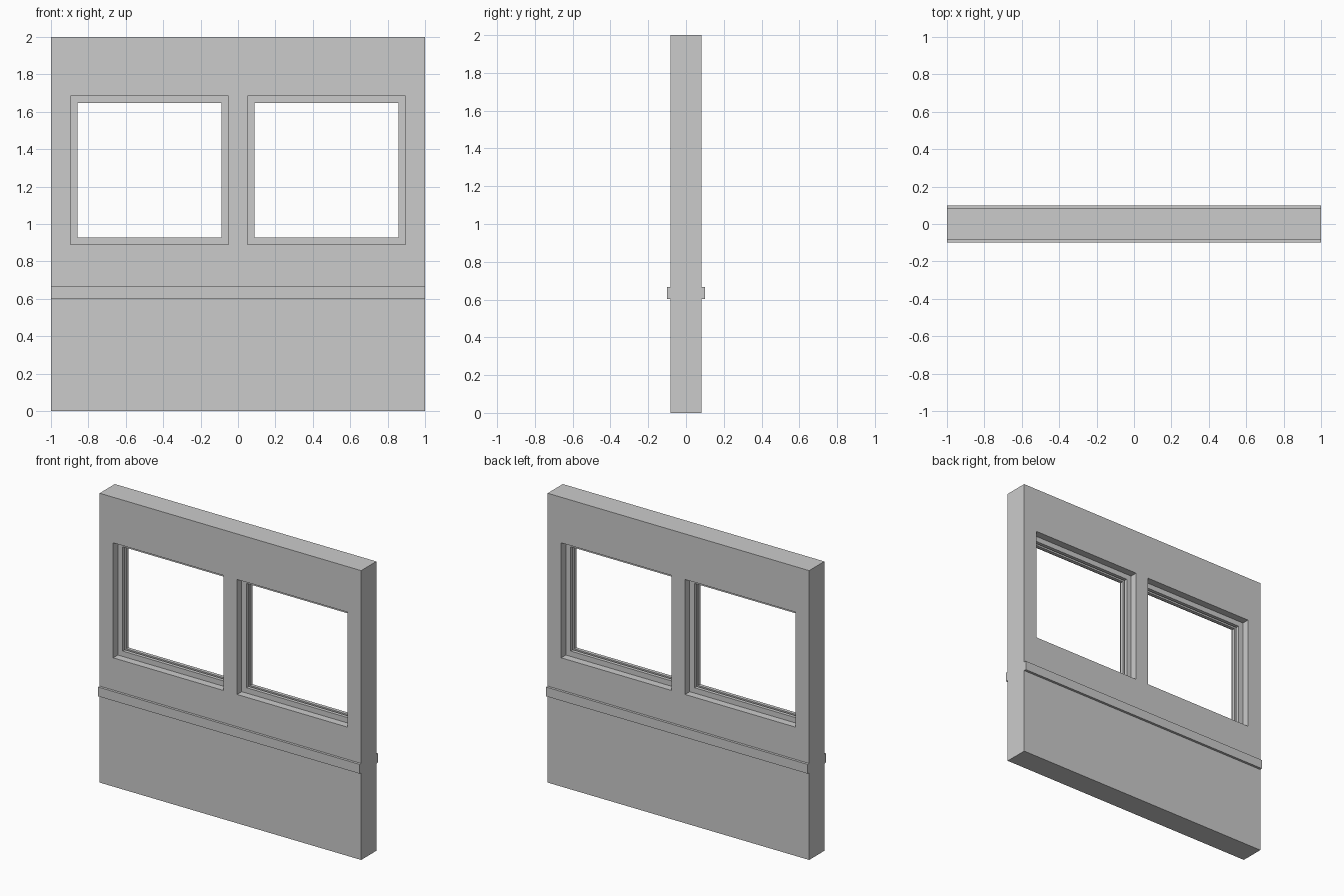
import bpy, bmesh

if "Cube" in bpy.data.objects:
    bpy.data.objects.remove(bpy.data.objects["Cube"])

T = 0.083                       # half wall thickness
X0, X1, Z0, Z1 = 0.051, 0.896, 0.89, 1.685   # right window opening


def finish(bm, name):
    bmesh.ops.recalc_face_normals(bm, faces=bm.faces)
    mesh = bpy.data.meshes.new(name)
    bm.to_mesh(mesh)
    bm.free()
    obj = bpy.data.objects.new(name, mesh)
    bpy.context.collection.objects.link(obj)
    return obj


# Wall panel: grid of cells with the two window cells left out, then extruded
def make_wall():
    xs = [-1, -X1, -X0, X0, X1, 1]
    zs = [0, Z0, Z1, 2]
    bm = bmesh.new()
    v = [[bm.verts.new((x, -T, z)) for z in zs] for x in xs]
    for i in range(5):
        for k in range(3):
            if k == 1 and i in (1, 3):
                continue
            bm.faces.new((v[i][k], v[i + 1][k], v[i + 1][k + 1], v[i][k + 1]))
    faces = list(bm.faces)
    res = bmesh.ops.extrude_face_region(bm, geom=faces, use_keep_orig=True)
    new = [g for g in res["geom"] if isinstance(g, bmesh.types.BMVert)]
    bmesh.ops.translate(bm, verts=new, vec=(0, 2 * T, 0))
    bmesh.ops.dissolve_limit(bm, angle_limit=0.01, verts=bm.verts, edges=bm.edges)
    return finish(bm, "wall_panel")


# Window frame: grooved section (inset, depth) swept around the opening
def make_frame(name, xa, xb):
    w, d, g, r = 0.037, 0.032, 0.008, 0.018
    section = [(0, -d), (w, -d), (w, -g), (r, -g), (r, g), (w, g), (w, d), (0, d)]
    bm = bmesh.new()
    rings = []
    for s, y in section:
        pts = [(xa + s, Z0 + s), (xb - s, Z0 + s), (xb - s, Z1 - s), (xa + s, Z1 - s)]
        rings.append([bm.verts.new((x, y, z)) for x, z in pts])
    for i in range(len(rings)):
        a, b = rings[i], rings[(i + 1) % len(rings)]
        for k in range(4):
            n = (k + 1) % 4
            bm.faces.new((a[k], a[n], b[n], b[k]))
    return finish(bm, name)


# Trim rail: one strip on each face of the wall
def make_rail(name, side):
    bpy.ops.mesh.primitive_cube_add(size=1, location=(0, side * (T + 0.1) / 2, 0.635))
    obj = bpy.context.object
    obj.name = name
    obj.scale = (2, 0.1 - T, 0.064)


make_wall()
make_frame("window_frame_left", -X1, -X0)
make_frame("window_frame_right", X0, X1)
make_rail("trim_rail_front", -1)
make_rail("trim_rail_back", 1)
